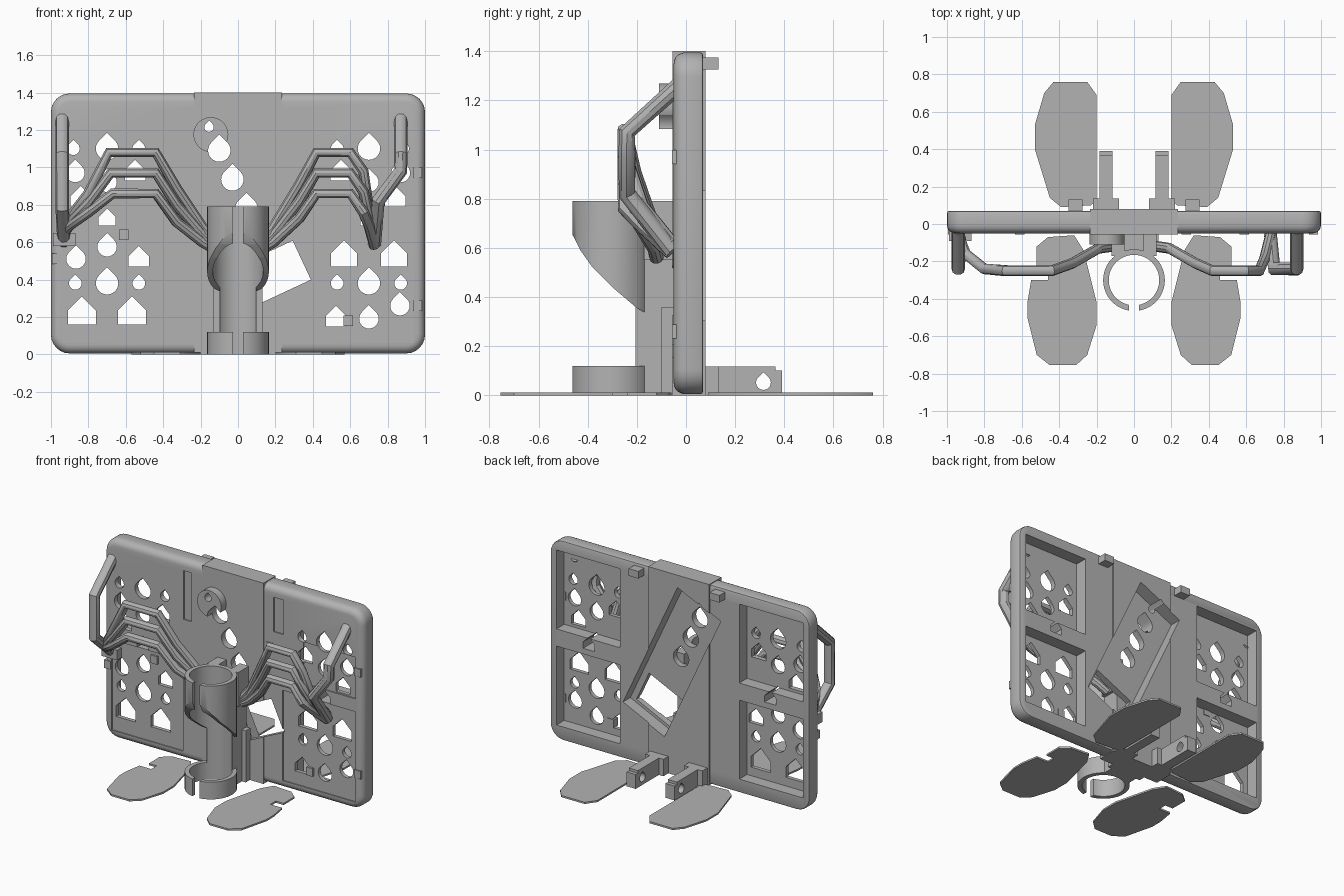
import bpy, bmesh, math
from mathutils import Vector

cube = bpy.data.objects.get("Cube")
if cube:
    bpy.data.objects.remove(cube)

grey = bpy.data.materials.new("plain_grey")
grey.use_nodes = True
colour = (0.45, 0.45, 0.45, 1)
grey.diffuse_color = colour
grey.node_tree.nodes["Principled BSDF"].inputs["Base Color"].default_value = colour


# ---------- helpers ----------
def finish(ob):
    """Bake modifiers and curves to a mesh, then shade it."""
    dg = bpy.context.evaluated_depsgraph_get()
    mesh = bpy.data.meshes.new_from_object(ob.evaluated_get(dg))
    name = ob.name
    bpy.data.objects.remove(ob)
    mesh.materials.clear()
    mesh.materials.append(grey)
    mesh.shade_smooth()
    mesh.set_sharp_from_angle(angle=math.radians(35))
    new = bpy.data.objects.new(name, mesh)
    bpy.context.collection.objects.link(new)
    return new


def prisms(name, outlines, lo, hi, axis="y"):
    """Extrude 2D outlines along one axis into a single mesh."""
    place = {"x": lambda a, b, d: (d, a, b),
             "y": lambda a, b, d: (a, d, b),
             "z": lambda a, b, d: (a, b, d)}[axis]
    bm = bmesh.new()
    for pts in outlines:
        ends = [[bm.verts.new(place(a, b, d)) for a, b in pts] for d in (lo, hi)]
        bm.faces.new(ends[0])
        bm.faces.new(ends[1])
        for i in range(len(pts)):
            j = (i + 1) % len(pts)
            bm.faces.new((ends[0][i], ends[0][j], ends[1][j], ends[1][i]))
    bmesh.ops.recalc_face_normals(bm, faces=bm.faces)
    mesh = bpy.data.meshes.new(name)
    bm.to_mesh(mesh)
    bm.free()
    ob = bpy.data.objects.new(name, mesh)
    bpy.context.collection.objects.link(ob)
    return ob


def cut(ob, cutters):
    for c in cutters:
        c.hide_render = True
        mod = ob.modifiers.new("cut", "BOOLEAN")
        mod.operation, mod.solver, mod.object = "DIFFERENCE", "EXACT", c
    return finish(ob)


def rect(x0, x1, z0, z1):
    return [(x0, z0), (x1, z0), (x1, z1), (x0, z1)]


def circle(x, y, r, n=48):
    return [(x + r * math.cos(i * math.tau / n), y + r * math.sin(i * math.tau / n)) for i in range(n)]


def teardrop(x, z, r):
    arc = [math.radians(135 + 270 * i / 18) for i in range(19)]
    return [(x, z + r * math.sqrt(2))] + [(x + r * math.cos(a), z + r * math.sin(a)) for a in arc]


def house(x, z, w):
    h = w / 2
    return [(x - h, z), (x + h, z), (x + h, z + h), (x, z + w), (x - h, z + h)]


def tilted(x, z, w, h, angle=math.radians(25)):
    c, s = math.cos(angle), math.sin(angle)
    return [(x + a * c - b * s, z + a * s + b * c) for a, b in rect(-w / 2, w / 2, -h / 2, h / 2)]


def box(name, x0, x1, y0, y1, z0, z1):
    return finish(prisms(name, [rect(x0, x1, z0, z1)], y0, y1))


def tube(name, points, radius):
    curve = bpy.data.curves.new(name, "CURVE")
    curve.dimensions = "3D"
    curve.bevel_depth, curve.bevel_resolution, curve.use_fill_caps = radius, 3, True
    spline = curve.splines.new("POLY")
    spline.points.add(len(points) - 1)
    for p, co in zip(spline.points, points):
        p.co = (*co, 1)
    ob = bpy.data.objects.new(name, curve)
    bpy.context.collection.objects.link(ob)
    return finish(ob)


# ---------- main panel: rounded slab with a soft front rim ----------
corner = 0.1
outline = []
for cx, cz, start in ((0.9, 1.295, 0), (-0.9, 1.295, 90), (-0.9, 0.105, 180), (0.9, 0.105, 270)):
    for i in range(7):
        a = math.radians(start + 15 * i)
        outline.append((cx + corner * math.cos(a), cz + corner * math.sin(a)))
panel = prisms("panel", [outline], -0.05, 0.07)
bm = bmesh.new()
bm.from_mesh(panel.data)
for y, size, steps in ((-0.05, 0.045, 5), (0.07, 0.012, 2)):
    rim = [e for e in bm.edges if all(abs(v.co.y - y) < 1e-4 for v in e.verts)]
    bmesh.ops.bevel(bm, geom=rim, offset=size, segments=steps, profile=0.5, affect="EDGES")
bm.to_mesh(panel.data)
bm.free()

centre = prisms("centre_block", [rect(-0.235, 0.235, 0, 1.4)], -0.055, 0.08)

# cutters: rear pockets, front recesses, diagonal channel and through holes
pockets = prisms("pocket_cutter", [rect(*x, *z) for x in ((-0.95, -0.46), (0.46, 0.95))
                                   for z in ((0.1, 0.65), (0.77, 1.32))], -0.015, 0.2)
recesses = prisms("recess_cutter", [
    rect(-0.94, -0.39, 0.06, 0.69), rect(0.38, 0.94, 0.06, 0.69), rect(0.54, 0.94, 0.78, 1.07),
    rect(-0.385, -0.325, 0.98, 1.32), rect(0.31, 0.385, 1.08, 1.32)], -0.1, -0.042)
channel = prisms("channel_cutter", [tilted(0.06, 0.78, 0.36, 1.01)], -0.01, 0.2)
holes = [tilted(0.205, 0.44, 0.3, 0.23), teardrop(-0.155, 1.215, 0.025)]
holes += [teardrop(-0.1, 1.09, 0.06), teardrop(-0.03, 0.935, 0.06), teardrop(0.045, 0.78, 0.06)]
# lower groups
for s in (-1, 1):
    holes += [teardrop(s * 0.7, 0.38, 0.06), teardrop(s * 0.87, 0.38, 0.034),
              teardrop(s * 0.53, 0.38, 0.034), house(s * 0.7, 0.69, 0.09)]
holes += [house(-0.835, 0.16, 0.15), house(-0.567, 0.16, 0.15), house(-0.53, 0.47, 0.11),
          teardrop(-0.866, 0.51, 0.052), teardrop(-0.7, 0.575, 0.052)]
holes += [house(0.567, 0.47, 0.14), house(0.834, 0.47, 0.14), house(0.525, 0.15, 0.11),
          teardrop(0.7, 0.19, 0.052), teardrop(0.866, 0.26, 0.052)]
# upper groups
for s in (-1, 1):
    holes += [teardrop(s * 0.7, 1.1, 0.06), teardrop(s * 0.7, 0.92, 0.052),
              teardrop(s * 0.88, 1.1, 0.034), teardrop(s * 0.53, 1.1, 0.034),
              teardrop(s * 0.87, 0.97, 0.05), house(s * 0.55, 0.93, 0.11), house(s * 0.84, 0.79, 0.11)]
through = prisms("hole_cutter", holes, -0.3, 0.3)
cut(panel, [pockets, recesses, channel, through])
cut(centre, [channel, through])

disc = prisms("round_boss", [circle(-0.145, 1.175, 0.093)], -0.11, -0.05)
cut(disc, [through])

# ---------- cup holder: slanted upper sleeve, lower ring, column ----------
bore = prisms("bore_cutter", [circle(0, -0.3, 0.135)], -0.1, 1, "z")
slot = prisms("slot_cutter", [rect(-0.028, 0.028, -0.1, 1)], -0.6, -0.4)
slant = prisms("slant_cutter", [[(-0.6, 0.1), (-0.6, 0.66), (-0.46, 0.65), (-0.43, 0.59), (-0.38, 0.52),
                                 (-0.3, 0.44), (-0.2, 0.355), (-0.1, 0.3), (0, 0.1)]], -0.4, 0.4, "x")
sleeve = prisms("cup_sleeve", [circle(0, -0.3, 0.165)], 0.2, 0.79, "z")
cut(sleeve, [bore, slot, slant])
ring = prisms("cup_ring", [circle(0, -0.3, 0.165)], 0, 0.12, "z")
cut(ring, [bore, slot])
column = prisms("cup_column", [rect(-0.1, 0.1, 0, 0.7)], -0.205, -0.05)
cut(column, [bore])
for side, s in (("right", -1), ("left", 1)):
    xs = sorted((s * 0.05, s * 0.12))
    box(side + "_cup_lug", *xs, -0.17, -0.05, 0.55, 0.79)
box("base_mount", -0.13, 0.13, -0.1, -0.05, 0, 0.36)

# ---------- gripping hands: three bent fingers and a thumb per side ----------
for i in range(3):
    d = 0.11 * i
    tube(f"right_finger_{i + 1}", [
        (-0.12, -0.12, 0.6 - 0.02 * i), (-0.19, -0.13, 0.68 - 0.04 * i), (-0.33, -0.21, 0.89 - 0.09 * i),
        (-0.44, -0.25, 1.08 - d), (-0.69 + 0.01 * i, -0.25, 1.08 - d), (-0.8, -0.24, 0.86 - 0.05 * i),
        (-0.9, -0.16, 0.73 - 0.02 * i), (-0.94, -0.06, 0.7 - 0.03 * i)], 0.029)
    tube(f"left_finger_{i + 1}", [
        (0.12, -0.12, 0.6 - 0.02 * i), (0.19, -0.13, 0.68 - 0.04 * i), (0.33, -0.21, 0.91 - 0.09 * i),
        (0.42, -0.25, 1.08 - d), (0.6, -0.25, 1.08 - d), (0.67, -0.25, 0.98 - d),
        (0.7, -0.18, 0.77 - 0.04 * i), (0.73, -0.06, 0.62 - 0.02 * i)], 0.029)
tube("right_thumb", [(-0.94, -0.03, 1.26), (-0.94, -0.24, 1.07), (-0.94, -0.24, 0.78), (-0.93, -0.04, 0.6)], 0.036)
tube("left_thumb", [(0.87, -0.03, 1.26), (0.87, -0.24, 1.07), (0.87, -0.24, 0.98),
                    (0.75, -0.24, 0.82), (0.73, -0.06, 0.59)], 0.036)
box("right_thumb_pad", -0.99, -0.87, -0.09, -0.03, 0.58, 0.65)

# ---------- flat feet, rear brackets and top clips ----------
front_foot = [(0.52, -0.12), (0.46, -0.07), (0.32, -0.06), (0.27, -0.14), (0.2, -0.42), (0.2, -0.54),
              (0.25, -0.7), (0.31, -0.755), (0.45, -0.755), (0.52, -0.7), (0.57, -0.5), (0.57, -0.42),
              (0.55, -0.3), (0.46, -0.3), (0.46, -0.24), (0.52, -0.24)]
rear_foot = [(0.2, 0.13), (0.2, 0.69), (0.25, 0.76), (0.43, 0.76), (0.48, 0.7), (0.53, 0.53),
             (0.53, 0.4), (0.45, 0.14), (0.39, 0.09), (0.23, 0.1)]
peg_hole = prisms("peg_hole_cutter", [teardrop(0.315, 0.052, 0.03)], -0.5, 0.5, "x")
for side, s in (("right", -1), ("left", 1)):
    for name, pts in (("front_foot", front_foot), ("rear_foot", rear_foot)):
        finish(prisms(f"{side}_{name}", [[(s * x, y) for x, y in pts]], 0, 0.012, "z"))
    xs = sorted((s * 0.115, s * 0.185))
    arm = prisms(side + "_rear_bracket", [[(0.07, 0), (0.39, 0), (0.39, 0.1), (0.365, 0.1),
                                           (0.365, 0.118), (0.07, 0.118)]], *xs, "x")
    cut(arm, [peg_hole])
    xs = sorted((s * 0.08, s * 0.22))
    box(side + "_bracket_base", *xs, 0.06, 0.135, 0, 0.118)
    xs = sorted((s * 0.275, s * 0.35))
    box(side + "_top_clip", *xs, 0.06, 0.132, 1.325, 1.375)

# ---------- small square latches on the face ----------
for i, (x, z) in enumerate(((-0.97, 0.51), (-0.61, 0.64), (0.96, 0.97), (0.28, 0.97), (0.59, 0.18), (0.96, 0.26))):
    box(f"latch_{i + 1}", x - 0.025, x + 0.025, -0.056, -0.01, z - 0.028, z + 0.028)

for cutter in (pockets, recesses, channel, through, bore, slot, slant, peg_hole):
    bpy.data.objects.remove(cutter)
